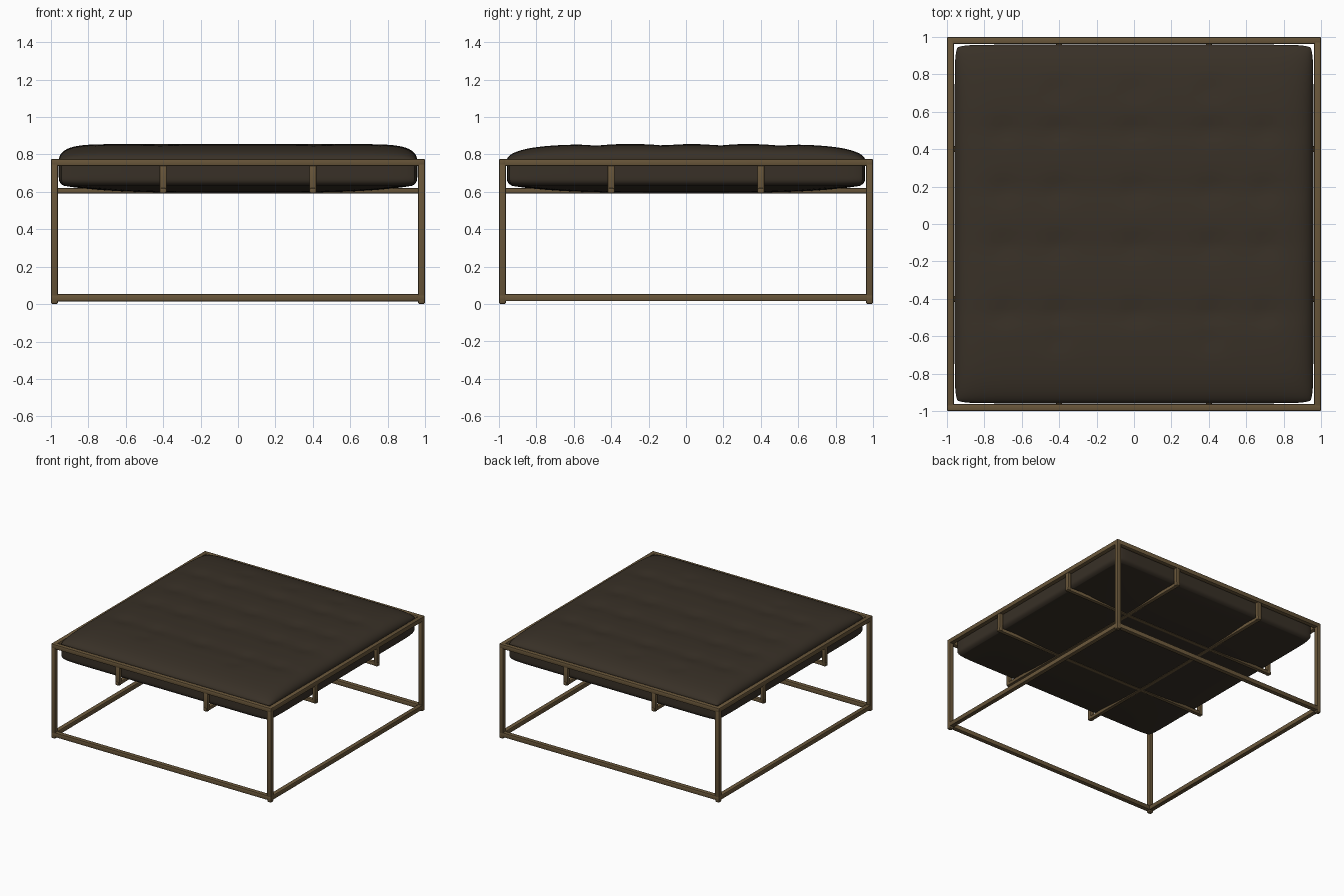
import bpy, bmesh, math

if "Cube" in bpy.data.objects:
    bpy.data.objects.remove(bpy.data.objects["Cube"], do_unlink=True)


def material(name, rgb):
    m = bpy.data.materials.new(name)
    m.use_nodes = True
    m.diffuse_color = (*rgb, 1)
    b = m.node_tree.nodes["Principled BSDF"]
    b.inputs["Base Color"].default_value = (*rgb, 1)
    b.inputs["Roughness"].default_value = 0.6
    return m


brass = material("aged brass", (0.14, 0.093, 0.042))
leather = material("dark brown leather", (0.04, 0.03, 0.02))


def add_object(name, bm, mat):
    me = bpy.data.meshes.new(name)
    bm.to_mesh(me)
    bm.free()
    me.materials.append(mat)
    ob = bpy.data.objects.new(name, me)
    bpy.context.collection.objects.link(ob)
    bpy.ops.object.select_all(action="DESELECT")
    ob.select_set(True)
    bpy.context.view_layer.objects.active = ob
    bpy.ops.object.shade_smooth_by_angle(angle=math.radians(40))
    return ob


def bar(name, centre, size, bevel=0.007):
    bm = bmesh.new()
    bmesh.ops.create_cube(bm, size=1)
    for v in bm.verts:
        v.co = [c + s * p for c, s, p in zip(centre, size, v.co)]
    bmesh.ops.bevel(bm, geom=bm.edges[:], offset=bevel, segments=2,
                    profile=0.5, affect="EDGES")
    return add_object(name, bm, brass)


T = 0.038            # tube thickness
E = 1 - T / 2        # tube centre line
H = 0.40             # hanger offset

# Outer frame: rails, legs, feet and cushion supports
for s, fb, lr in ((-1, "front", "right"), (1, "back", "left")):
    for level, z in (("top", 0.757), ("bottom", 0.034)):
        bar(f"{fb}_{level}_rail", (0, s * E, z), (2, T, T))
        bar(f"{lr}_{level}_rail", (s * E, 0, z), (T, 2, T))
    bar(f"{fb}_support_bar", (0, s * H, 0.606), (2, 0.032, 0.03))
    bar(f"{lr}_support_bar", (s * H, 0, 0.606), (0.032, 2, 0.03))
    for t, side in ((-1, "right"), (1, "left")):
        bar(f"{fb}_{side}_leg", (t * E, s * E, 0.395), (T, T, 0.76))
        bar(f"{fb}_{side}_foot", (t * E, s * E, 0.022), (T, T, 0.044), 0.01)
        bar(f"{fb}_hanger_{side}", (t * H, s * E, 0.671), (T, 0.03, 0.16))
        bar(f"{lr}_hanger_{t}", (s * E, t * H, 0.671), (0.03, T, 0.16))

# Tuft buttons sit in dimples joined by shallow folds along x
ROWS = (0.5, 0.18, -0.12, -0.48)
TUFTS = [(x, y) for x in (-0.7, -0.41, 0, 0.41, 0.7) for y in ROWS]
TUFTS += [(x, 0.72) for x in (-0.41, 0, 0.41)] + [(-0.41, -0.62), (0.41, -0.62)]


def bump(d2, radius):
    return math.exp(-d2 / radius ** 2)


def top_height(x, y, u, v):
    crown = math.sqrt(max(0, 1 - abs(u) ** 14)) * math.sqrt(max(0, 1 - abs(v) ** 6))
    inner = max(0, 1 - abs(u) ** 6) * max(0, 1 - abs(v) ** 6)
    folds = 0.007 * sum(bump((y - r) ** 2, 0.06) for r in ROWS)
    dimples = 0.009 * sum(bump((x - a) ** 2 + (y - b) ** 2, 0.06) for a, b in TUFTS)
    return 0.768 + 0.087 * crown - inner * (folds + dimples)


# Cushion: a finely divided block shaped into a crowned, sagging pad
bm = bmesh.new()
bmesh.ops.create_cube(bm, size=2)
bmesh.ops.subdivide_edges(bm, edges=bm.edges[:], cuts=63, use_grid_fill=True)
W = 0.958
for p in bm.verts:
    a, b, t = p.co
    u, v = math.sin(a * math.pi / 2), math.sin(b * math.pi / 2)
    x, y = u * W, v * W
    if t > 0.999:
        z = top_height(x, y, u, v)
    else:
        low = 0.632 - 0.038 * (1 - u ** 4) * (1 - v ** 4)
        z = low if t < -0.999 else 0.632 + 0.136 * (t + 1) / 2
    # tuck in the lower edge and round the plan corners
    k = 1 - 0.03 * max(0, -t) ** 5 - 0.015 * (u * v) ** 20
    p.co = (x * k, y * k, z)
bmesh.ops.recalc_face_normals(bm, faces=bm.faces[:])
add_object("cushion", bm, leather)
